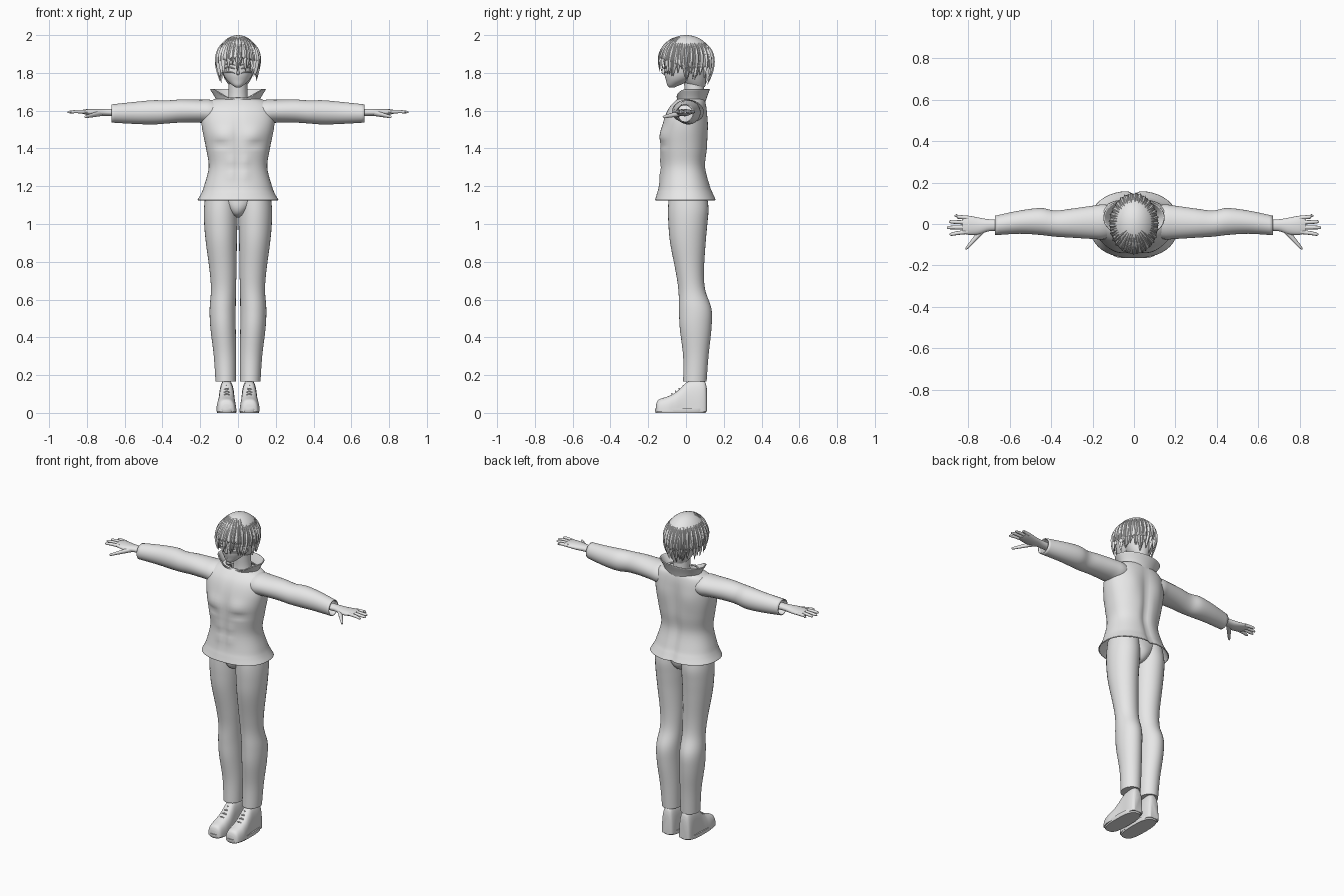
import bpy, bmesh, math, random
from mathutils import Vector

random.seed(4)
cube = bpy.data.objects.get("Cube")
if cube:
    bpy.data.objects.remove(cube)

GREY = (0.8, 0.8, 0.8, 1)
mat = bpy.data.materials.new("pale grey")
mat.use_nodes = True
mat.diffuse_color = GREY
mat.node_tree.nodes["Principled BSDF"].inputs["Base Color"].default_value = GREY
parts = []


def finish(name, bm, mirror=False, thick=0):
    bmesh.ops.recalc_face_normals(bm, faces=bm.faces)
    me = bpy.data.meshes.new(name)
    bm.to_mesh(me)
    bm.free()
    me.materials.append(mat)
    ob = bpy.data.objects.new(name, me)
    bpy.context.collection.objects.link(ob)
    if thick:
        ob.modifiers.new("thickness", "SOLIDIFY").thickness = thick
    if mirror:
        m = ob.modifiers.new("mirror", "MIRROR")
        m.use_mirror_merge = False
    parts.append(ob)


def spline(rows, steps):
    """Smooth rows of numbers with a Catmull-Rom curve."""
    out = []
    for i in range(len(rows) - 1):
        quad = [rows[max(0, min(len(rows) - 1, i + k))] for k in (-1, 0, 1, 2)]
        for s in range(steps):
            t = s / steps
            out.append([b + t / 2 * (c - a + t * (2*a - 5*b + 4*c - d + t * (3*(b - c) + d - a)))
                        for a, b, c, d in zip(*quad)])
    return out + [list(rows[-1])]


def skin(bm, rings, closed=True, caps=True):
    vs = [[bm.verts.new(p) for p in r] for r in rings]
    n = len(vs[0])
    for a, b in zip(vs, vs[1:]):
        for i in range(n if closed else n - 1):
            j = (i + 1) % n
            bm.faces.new((a[i], a[j], b[j], b[i]))
    if caps:
        bm.faces.new(vs[0])
        bm.faces.new(vs[-1])


def loft(name, axis, rows, n=32, power=2, steps=5, caps=True, mirror=False, thick=0, shape=None):
    """Rows are (position along axis, two centre coordinates, two radii)."""
    rings = []
    for pos, c1, c2, r1, r2 in spline(rows, steps):
        ring = []
        for k in range(n):
            a = math.tau * k / n
            ca, sa = math.cos(a), math.sin(a)
            u = c1 + r1 * math.copysign(abs(ca) ** (2 / power), ca)
            v = c2 + r2 * math.copysign(abs(sa) ** (2 / power), sa)
            p = Vector({"X": (pos, u, v), "Y": (u, pos, v), "Z": (u, v, pos)}[axis])
            ring.append(shape(p) if shape else p)
        rings.append(ring)
    bm = bmesh.new()
    skin(bm, rings, caps=caps)
    finish(name, bm, mirror, thick)


def bump(x, z, cx, cz, w, h):
    return math.exp(-((abs(x) - cx) / w) ** 2 - ((z - cz) / h) ** 2)


# Jacket with chest, stomach and spine modelling
def jacket_shape(p):
    x, y, z = p
    if y < 0:
        y -= .014 * bump(x, z, .08, 1.47, .06, .045) - .010 * bump(x, z, .09, 1.425, .04, .012)
        y -= .006 * (bump(x, z, .035, 1.33, .025, .025) + bump(x, z, .035, 1.26, .025, .025))
        y += .008 * bump(x, z, 0, 1.4, .018, .2)
    else:
        y -= .016 * bump(x, z, 0, 1.34, .025, .22)
        y -= .010 * bump(x, z, 0, 1.12, .02, .08)
        y += .010 * bump(x, z, .09, 1.52, .06, .08)
    return Vector((x, y, z))


loft("jacket", "Z", [
    (1.125, 0, -.002, .21, .158), (1.16, 0, -.005, .19, .145), (1.2, 0, -.008, .175, .132),
    (1.3, 0, -.014, .15, .114), (1.4, 0, -.012, .164, .12), (1.5, 0, -.008, .184, .115),
    (1.56, 0, -.002, .189, .108), (1.61, 0, .008, .18, .096), (1.645, 0, .02, .15, .078),
    (1.665, 0, .028, .09, .06)], n=64, power=2.3, caps=False, thick=-.005, shape=jacket_shape)

loft("sleeves", "X", [
    (.1, .012, 1.592, .075, .055), (.15, .01, 1.594, .084, .064), (.2, .008, 1.597, .08, .061),
    (.3, .004, 1.598, .07, .061), (.38, .002, 1.593, .063, .061), (.45, .012, 1.591, .065, .064),
    (.55, .009, 1.588, .056, .058), (.67, -.007, 1.585, .047, .048)],
    caps=False, mirror=True, thick=.005)


# Flared collar, open at the front
def collar_shape(p):
    rise = max(0, (p.z - 1.64) / .075)
    front = max(0, -(p.y - .03) / .09)
    p.z -= .055 * rise * front ** 4
    p.y += .03 * rise * math.exp(-(p.x / .04) ** 2) * front
    return p


loft("collar", "Z", [(1.635, 0, .028, .1, .066), (1.675, 0, .028, .118, .078),
                     (1.715, 0, .03, .143, .091)], n=48, caps=False, thick=.006, shape=collar_shape)

# Trousers
loft("trouser_legs", "Z", [
    (.165, .065, .047, .054, .062), (.3, .069, .052, .059, .067), (.45, .079, .051, .067, .084),
    (.55, .081, .049, .069, .086), (.65, .077, .031, .066, .071), (.75, .079, .02, .071, .075),
    (.9, .088, .01, .082, .094), (1.0, .091, .01, .088, .103), (1.08, .091, .012, .089, .107),
    (1.16, .086, .01, .086, .1)], mirror=True)
loft("trouser_seat", "Z", [(1.035, 0, .005, .012, .03), (1.05, 0, .005, .04, .075),
                           (1.09, 0, .008, .08, .1), (1.16, 0, .01, .15, .1)])


# Shoes: domed uppers, flat soles and laces
def flat_bottom(p):
    p.z = max(p.z, .008)
    return p


loft("shoe_uppers", "Y", [
    (-.158, .06, 0, .028, .045), (-.145, .061, 0, .044, .07), (-.1, .062, 0, .052, .086),
    (-.06, .061, 0, .05, .105), (-.025, .06, 0, .046, .135), (.01, .06, 0, .043, .165),
    (.07, .06, 0, .043, .175), (.1, .06, 0, .037, .165), (.11, .06, 0, .026, .13)],
    power=2.8, mirror=True, shape=flat_bottom)
loft("shoe_soles", "Z", [(0, .06, -.028, .05, .132), (.012, .06, -.028, .053, .137),
                         (.024, .06, -.028, .053, .137)], power=2.8, steps=2, mirror=True)
for i in range(4):
    y, z = -.075 + .02 * i, .101 + .014 * i
    loft(f"shoe_laces_{i + 1}", "X", [(.03, y + .012, z - .016, .003, .003), (.06, y, z, .004, .004),
                                      (.09, y + .012, z - .016, .003, .003)], n=8, mirror=True)

# Hands
loft("palms", "X", [
    (.64, -.006, 1.59, .028, .02), (.7, -.006, 1.591, .029, .019), (.75, -.01, 1.59, .041, .019),
    (.8, -.006, 1.593, .046, .015), (.828, -.005, 1.594, .04, .009)], n=20, mirror=True)
fingers = [("little", .03, .04, .865), ("ring", .007, .011, .893),
           ("middle", -.016, -.017, .902), ("index", -.038, -.049, .89)]
for name, base, tip, end in fingers:
    loft(f"{name}_fingers", "X", [
        (.8, base, 1.594, .01, .01), (.85, (base + tip) / 2, 1.595, .0095, .009),
        (end - .01, tip, 1.593, .008, .007), (end, tip, 1.592, .003, .003)], n=10, mirror=True)
loft("thumbs", "X", [(.715, -.015, 1.588, .018, .015), (.755, -.055, 1.58, .019, .013),
                     (.785, -.09, 1.573, .014, .01), (.805, -.112, 1.568, .01, .008),
                     (.812, -.118, 1.567, .004, .004)], n=12, mirror=True)

# Neck, head and face
loft("neck", "Z", [(1.62, 0, .045, .06, .055), (1.68, 0, .045, .05, .05), (1.79, 0, .04, .05, .055)])
loft("head", "Z", [
    (1.722, 0, -.075, .01, .012), (1.735, 0, -.066, .03, .033), (1.76, 0, -.04, .058, .066),
    (1.79, 0, -.018, .077, .096), (1.83, 0, -.008, .088, .108), (1.88, 0, 0, .094, .115),
    (1.94, 0, 0, .075, .095), (1.97, 0, 0, .03, .04)])
loft("nose", "Z", [(1.835, 0, -.112, .005, .006), (1.803, 0, -.118, .007, .011),
                   (1.793, 0, -.113, .009, .009), (1.787, 0, -.105, .004, .004)], n=12)
for name, z, r in (("eyebrows", 1.845, .003), ("upper_lashes", 1.826, .004), ("lower_lashes", 1.802, .002)):
    loft(name, "X", [(.016, -.113, z - .004, .004, r / 2), (.042, -.105, z + .003, .006, r),
                     (.07, -.078, z, .005, r / 2)], n=8, mirror=True)
loft("eyes", "X", [(.02, -.107, 1.813, .002, .002), (.042, -.099, 1.814, .006, .012),
                   (.064, -.081, 1.814, .002, .002)], n=12, mirror=True)
loft("mouth", "X", [(-.018, -.093, 1.757, .003, .001), (0, -.1, 1.757, .006, .003),
                    (.018, -.093, 1.757, .003, .001)], n=8)


# Hair follows a dome that turns into a tapering curtain below its widest ring
def hair_point(a, s, lift=0):
    if s < 1:
        r, z = math.sin(s * math.pi / 2), .134 * math.cos(s * math.pi / 2)
    else:
        r, z = math.cos(s - 1), -.2 * (s - 1)
    return Vector(((.11 + lift) * r * math.sin(a), -(.14 + lift) * r * math.cos(a), 1.86 + z + lift * .3))


N = 96
bm = bmesh.new()
reach = [1.16 - .26 * max(0, math.cos(math.tau * k / N)) + .03 * math.sin(k * 1.9) for k in range(N)]
skin(bm, [[hair_point(math.tau * k / N, .02 + (reach[k] - .02) * t / 14) for k in range(N)]
          for t in range(15)], caps=False)
bm.faces.new(bm.verts[:N]) if bm.verts.ensure_lookup_table() is None else None
finish("hair_cap", bm, thick=-.006)


def add_lock(bm, a, start, tip, width, lift, sway):
    """One flattened, pointed strand lying on the hair dome."""
    rings = []
    for i in range(11):
        t = i / 10
        w = width * min(1, .3 + 2.2 * t) * (1 - t ** 2.5) + .0006
        s = start + (tip - start) * t
        ang = a + sway * t * t
        mid = hair_point(ang, s, lift)
        out = Vector((mid.x, mid.y * .65, .25 * (mid.z - 1.86))).normalized()
        side = Vector((-out.y, out.x, 0)).normalized()
        th = min(.008, w * .5)
        rings.append([mid + side * w - out * th, mid + out * th, mid - side * w - out * th, mid - out * 2 * th])
    skin(bm, rings)


# Long locks round the sides and back, shorter fringe over the brow
bm = bmesh.new()
for layer in range(2):
    for k in range(22):
        a = .85 + (math.tau - 1.7) * (k + .5 * layer) / 21.5
        back = max(0, -math.cos(a))
        tip = 1.42 + .12 * back + random.uniform(-.12, .12) - .1 * layer
        add_lock(bm, a, .35 + .15 * layer, tip, .02, .001 + .004 * layer, random.uniform(-.15, .15))
finish("hair_locks", bm)
bm = bmesh.new()
for k in range(11):
    a = -.95 + 1.9 * k / 10
    tip = 1.13 + .22 * abs(a) + random.uniform(-.08, .08) + (.1 if k == 5 else 0)
    add_lock(bm, a, .12, tip, .02, .004, random.uniform(-.12, .12))
finish("hair_fringe", bm)

# Nape hair behind the neck
loft("hair_nape", "Z", [(1.725, 0, .055, .04, .045), (1.76, 0, .045, .065, .065),
                        (1.82, 0, .03, .095, .095)])

# Smooth shading that keeps hard edges
bpy.ops.object.select_all(action="DESELECT")
for ob in parts:
    ob.select_set(True)
bpy.context.view_layer.objects.active = parts[0]
bpy.ops.object.shade_smooth_by_angle(angle=math.radians(50))
